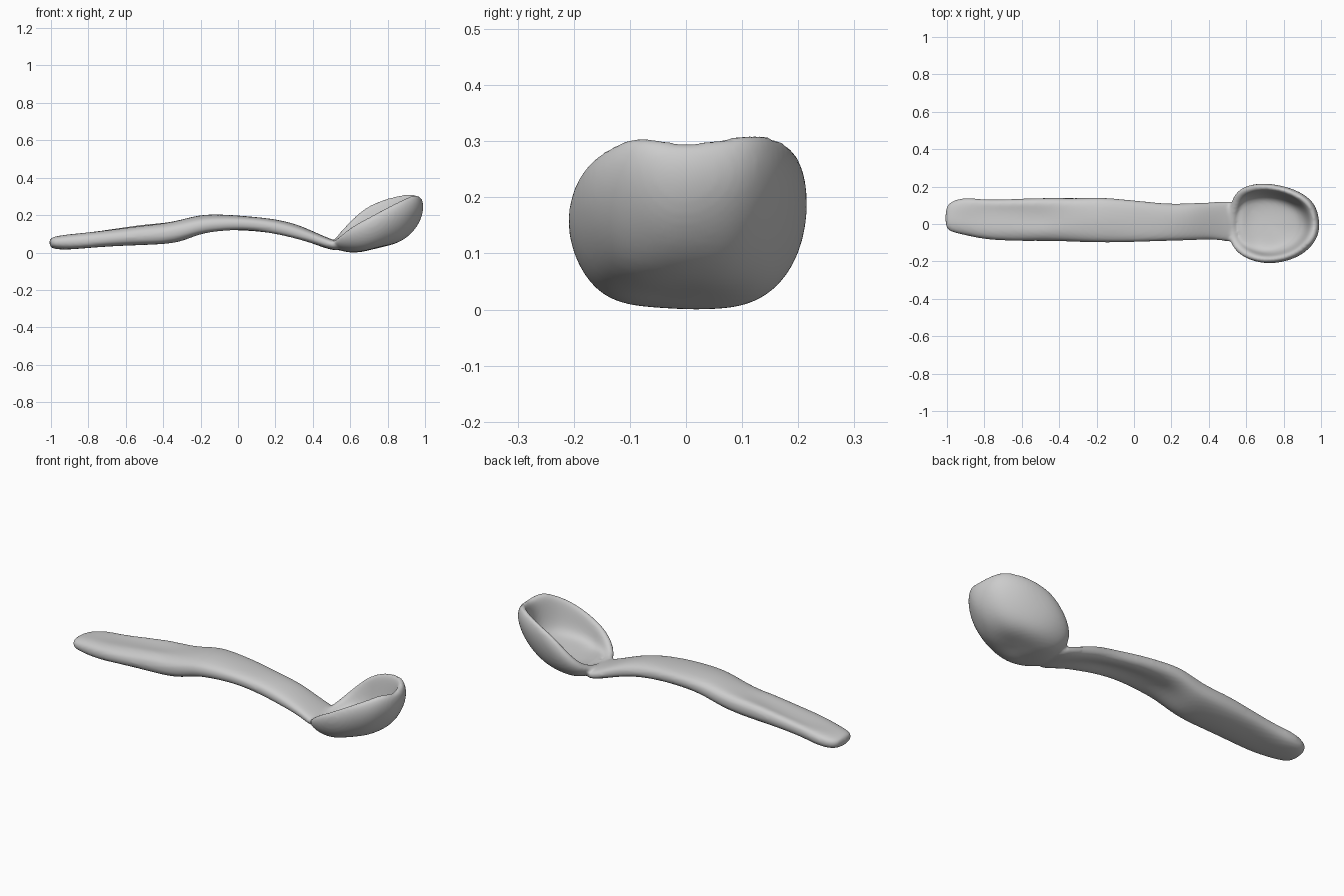
import bpy, bmesh, math
from mathutils import Vector, noise

cube = bpy.data.objects.get("Cube")
if cube:
    bpy.data.objects.remove(cube, do_unlink=True)

clay = bpy.data.materials.new("grey clay")
clay.use_nodes = True
clay.diffuse_color = (0.6, 0.6, 0.6, 1)
clay.node_tree.nodes["Principled BSDF"].inputs["Base Color"].default_value = (0.6, 0.6, 0.6, 1)

bm = bmesh.new()


def loft(rings):
    """Skin a list of closed rings and cap both ends."""
    loops = [[bm.verts.new(p) for p in ring] for ring in rings]
    n = len(loops[0])
    for a, b in zip(loops, loops[1:]):
        for i in range(n):
            j = (i + 1) % n
            bm.faces.new((a[i], a[j], b[j], b[i]))
    bm.faces.new(loops[0][::-1])
    bm.faces.new(loops[-1])


def bump(x, a, b):
    """Smooth hill between a and b."""
    return math.sin(math.pi * (x - a) / (b - a)) if a < x < b else 0


# Handle: x, low y, high y, bottom z, top z
stations = [
    (-1.01, -.02, .09, .03, .07), (-.98, -.045, .125, .018, .085),
    (-.9, -.06, .14, .018, .1), (-.8, -.085, .13, .025, .115),
    (-.65, -.09, .135, .037, .135), (-.5, -.09, .14, .043, .155),
    (-.4, -.093, .14, .047, .163), (-.3, -.095, .138, .06, .175),
    (-.2, -.1, .142, .1, .2), (-.08, -.097, .135, .111, .202),
    (.05, -.095, .122, .108, .195), (.2, -.09, .108, .09, .178),
    (.32, -.085, .112, .065, .15), (.42, -.08, .115, .035, .105),
    (.5, -.095, .125, .012, .07), (.56, -.09, .11, .012, .05),
]
rings = []
for x, y0, y1, z0, z1 in stations:
    ring = []
    for k in range(16):
        a = math.tau * k / 16
        c, s = math.cos(a), math.sin(a)
        u = math.copysign(abs(c) ** .8, c)
        v = math.copysign(abs(s) ** .7, s)
        y = (y0 + y1) / 2 + u * (y1 - y0) / 2 * 1.02
        z = (z0 + z1) / 2 + v * (z1 - z0) / 2 * 1.04
        z += .012 * u * bump(x, -1, 0)
        if v > .3:      # pressed groove on top
            z -= .03 * bump(x, -.95, -.2) * math.exp(-((y - .05) / .035) ** 2)
        if v < -.3:     # hollow underside
            z += .03 * bump(x, -.3, .5) * math.exp(-((y - .01) / .05) ** 2)
        ring.append((x, y, z))
    rings.append(ring)
loft(rings)

# Bowl: rim points going round, then wall profile as (scale, height)
rim = [
    (1.0, -.02, .285), (.985, .08, .3), (.94, .14, .312), (.86, .185, .298),
    (.77, .212, .275), (.67, .222, .235), (.57, .195, .15), (.52, .14, .09),
    (.495, .03, .06), (.505, -.08, .06), (.54, -.145, .09), (.6, -.19, .135),
    (.68, -.21, .175), (.77, -.212, .22), (.86, -.185, .26), (.925, -.145, .285),
    (.975, -.09, .308),
]
wall = [(.2, 0), (.5, 0), (.76, .12), (.94, .42), (1.01, .75), (.98, .98),
        (.9, 1.05), (.82, .96), (.77, .7)]
center = Vector((.72, 0))


def base(x):
    return max(0, .25 * (x - .65))


rings = []
for s, h in wall:
    ring = []
    for x, y, z in rim:
        p = center.lerp(Vector((x, y)), s)
        b = base(p.x)
        ring.append((p.x, p.y, b + h * (z - b)))
    rings.append(ring)
for s, lift in [(.7, .065), (.5, .05), (.2, .045)]:
    ring = []
    for x, y, z in rim:
        p = center.lerp(Vector((x, y)), s)
        ring.append((p.x, p.y, base(p.x) + lift))
    rings.append(ring)
loft(rings)

# Hand-shaped unevenness
for v in bm.verts:
    v.co += noise.noise_vector(v.co * 9) * .006
bmesh.ops.recalc_face_normals(bm, faces=bm.faces)

mesh = bpy.data.meshes.new("scoop")
bm.to_mesh(mesh)
bm.free()
mesh.materials.append(clay)
scoop = bpy.data.objects.new("scoop", mesh)
bpy.context.collection.objects.link(scoop)

# Round the forms, then weld handle and bowl into one skin
sub = scoop.modifiers.new("round", 'SUBSURF')
sub.levels = sub.render_levels = 2
weld = scoop.modifiers.new("weld", 'REMESH')
weld.mode = 'VOXEL'
weld.voxel_size = .009
weld.use_smooth_shade = True
soft = scoop.modifiers.new("soften", 'SMOOTH')
soft.factor = .5
soft.iterations = 4

for p in mesh.polygons:
    p.use_smooth = True
